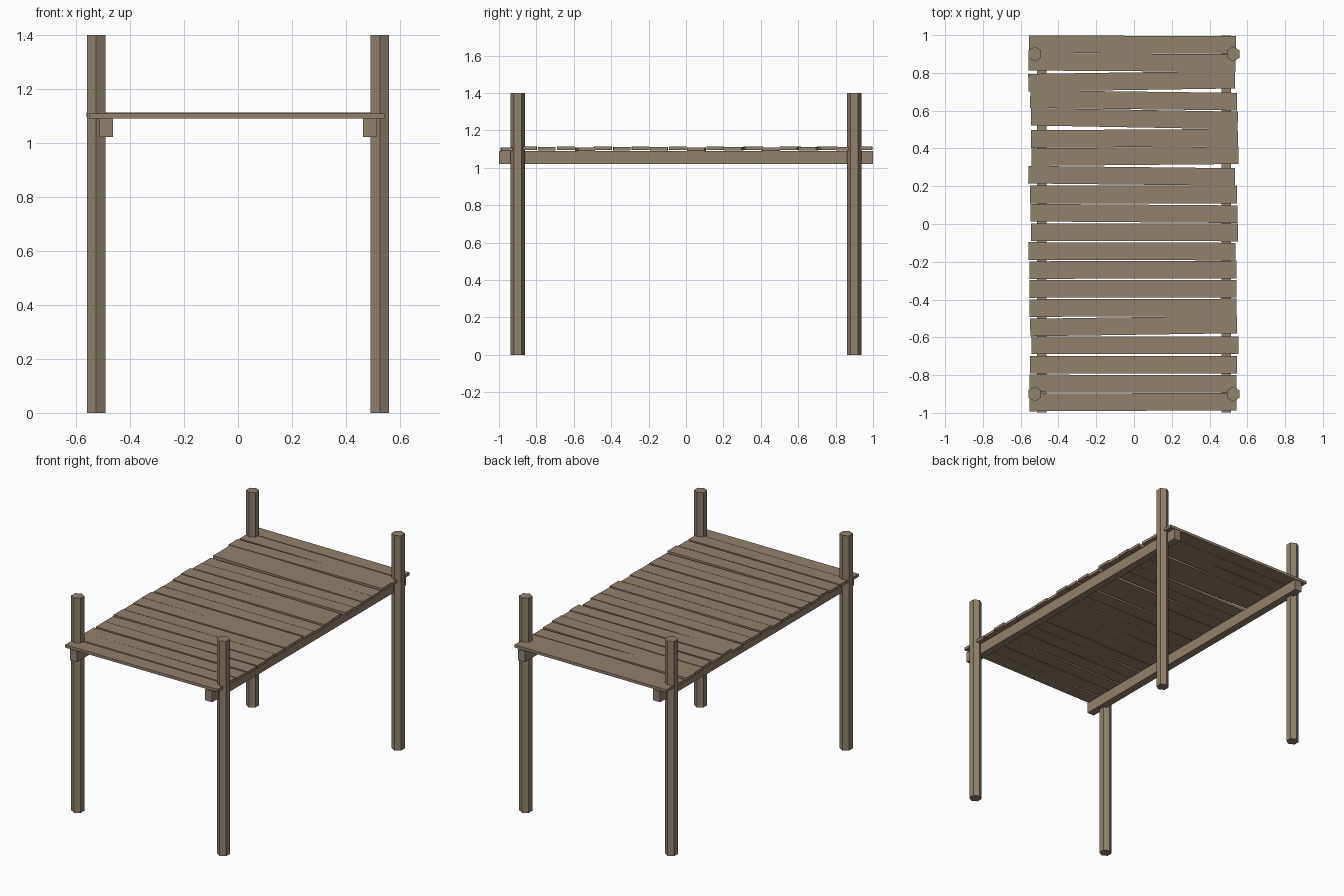
import bpy
import math

cube = bpy.data.objects.get("Cube")
if cube:
    bpy.data.objects.remove(cube, do_unlink=True)

wood = bpy.data.materials.new("weathered_wood")
colour = (0.29, 0.218, 0.15, 1)
wood.diffuse_color = colour
wood.use_nodes = True
wood.node_tree.nodes["Principled BSDF"].inputs["Base Color"].default_value = colour


def finish(name):
    obj = bpy.context.object
    obj.name = name
    obj.data.materials.append(wood)
    return obj


def box(name, centre, size, turn=0.0):
    bpy.ops.mesh.primitive_cube_add(size=1, location=centre, rotation=(0, 0, turn))
    obj = finish(name)
    obj.scale = size
    return obj


# Hexagonal corner posts, with an edge facing front and back
for side, x in (("left", 0.525), ("right", -0.525)):
    for end, y in (("front", -0.9), ("back", 0.9)):
        bpy.ops.mesh.primitive_cylinder_add(
            vertices=6, radius=0.039, depth=1.4, location=(x, y, 0.7))
        finish(f"{side}_{end}_post")

    # Long beam carrying the deck on this side
    box(f"{side}_beam", (math.copysign(0.488, x), 0, 1.056), (0.05, 1.998, 0.07))

# Deck planks from back to front: sideways shift, right end and left end
# offsets along y, and lift, all in thousandths
shifts = [-8, -10, -12, -2, 2, 2, 5, -12, -2, 0, 2, -10, -5, -5, -5, -2, 5, -2, -5, -5]
right_ends = [5, 9, -2, 11, 18, 0, 4, 11, 6, 10, 7, 7, 6, 6, 5, 2, 7, 4, 6, 5]
left_ends = [2, 2, 14, -2, -2, 7, 14, -1, 6, 2, 5, 4, 9, 8, 8, 18, 7, 6, 3, 10]
lifts = [3, 0, 3, 0, 3, -2, 3, 0, 3, -2]

pitch, length, width = 0.1, 1.095, 0.093
for i, (dx, r, l) in enumerate(zip(shifts, right_ends, left_ends)):
    y = 0.95 - pitch * i + (r + l) / 2000
    y = max(-0.95, min(0.95, y))
    turn = math.atan2((l - r) / 1000, length)
    z = 1.101 + lifts[i % len(lifts)] / 1000
    box(f"plank_{i + 1}", (dx / 1000, y, z), (length, width, 0.018), turn)
